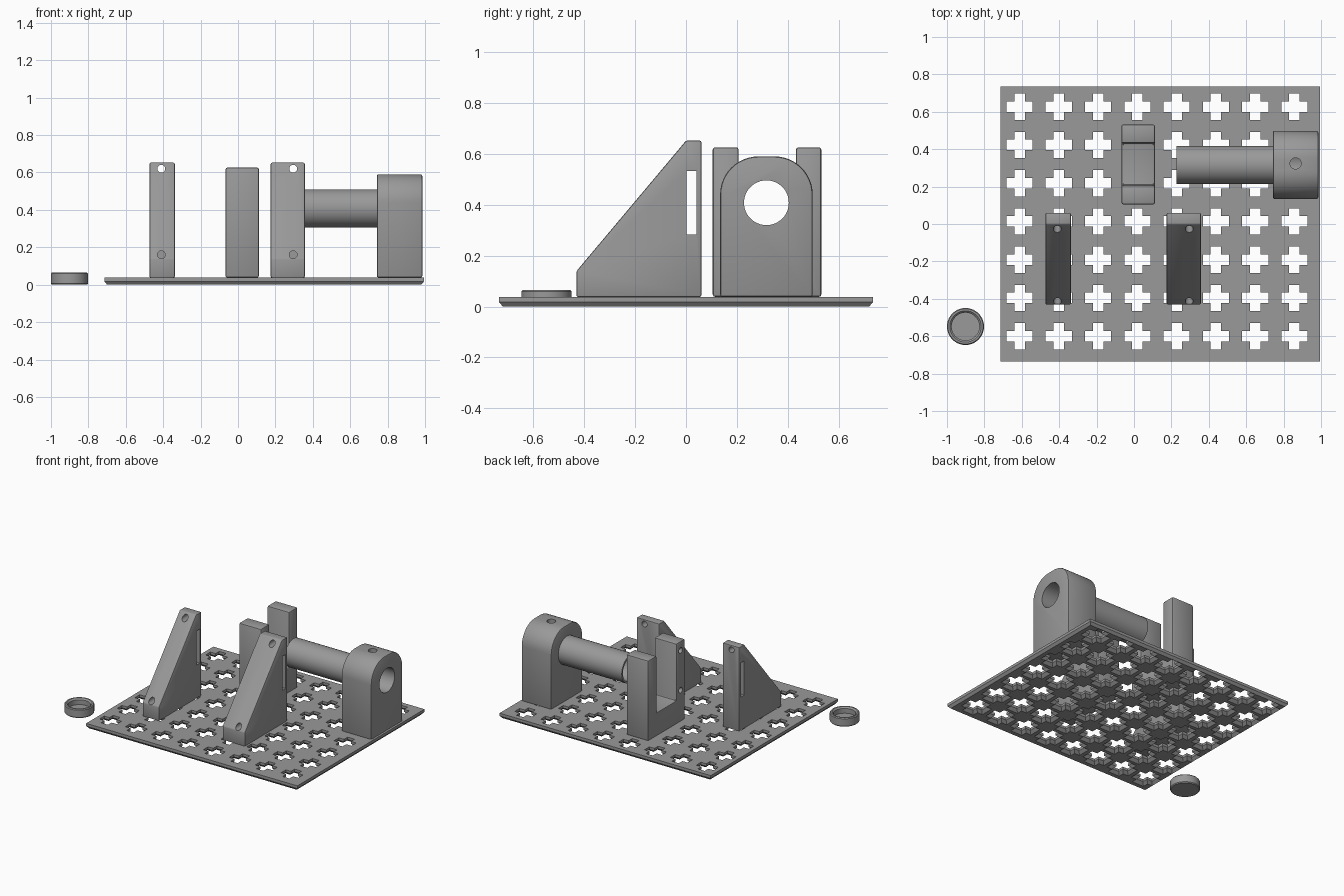
import bpy, bmesh, math
from mathutils import Vector

if "Cube" in bpy.data.objects:
    bpy.data.objects.remove(bpy.data.objects["Cube"])

grey = bpy.data.materials.new("grey_plastic")
grey.diffuse_color = (0.32, 0.32, 0.32, 1)
grey.use_nodes = True
grey.node_tree.nodes["Principled BSDF"].inputs["Base Color"].default_value = grey.diffuse_color


def loft(name, sections, axis="z"):
    """Closed solid through (outline, position) sections stacked along an axis."""
    bm = bmesh.new()
    rings = []
    for pts, t in sections:
        rings.append([bm.verts.new((a, b, t) if axis == "z" else
                                   (t, a, b) if axis == "x" else (a, t, b)) for a, b in pts])
    bm.faces.new(rings[0])
    bm.faces.new(rings[-1])
    n = len(rings[0])
    for r, s in zip(rings, rings[1:]):
        for i in range(n):
            j = (i + 1) % n
            bm.faces.new((r[i], r[j], s[j], s[i]))
    bmesh.ops.recalc_face_normals(bm, faces=bm.faces)
    me = bpy.data.meshes.new(name)
    bm.to_mesh(me)
    bm.free()
    me.materials.append(grey)
    ob = bpy.data.objects.new(name, me)
    bpy.context.collection.objects.link(ob)
    return ob


def circle(a, b, r, n=48):
    return [(a + r * math.cos(2 * math.pi * i / n), b + r * math.sin(2 * math.pi * i / n))
            for i in range(n)]


def rect(a0, a1, b0, b1):
    return [(a0, b0), (a1, b0), (a1, b1), (a0, b1)]


def hole(axis, a, b, r, t0, t1, n=24):
    return loft("cutter", [(circle(a, b, r, n), t0), (circle(a, b, r, n), t1)], axis)


def finish(ob, cutters=(), bevel=0, smooth=True):
    """Round the edges, cut the openings, apply everything and shade."""
    if bevel:
        m = ob.modifiers.new("round", "BEVEL")
        m.width, m.segments, m.limit_method, m.angle_limit = bevel, 2, "ANGLE", math.radians(35)
    for c in cutters:
        c.hide_render = True
        m = ob.modifiers.new("cut", "BOOLEAN")
        m.operation, m.object, m.solver = "DIFFERENCE", c, "EXACT"
    bpy.context.view_layer.update()
    dg = bpy.context.evaluated_depsgraph_get()
    me = bpy.data.meshes.new_from_object(ob.evaluated_get(dg))
    ob.modifiers.clear()
    ob.data = me
    for c in cutters:
        bpy.data.objects.remove(c)
    if smooth:
        bpy.ops.object.select_all(action="DESELECT")
        ob.select_set(True)
        bpy.context.view_layer.objects.active = ob
        bpy.ops.object.shade_smooth_by_angle(angle=math.radians(30))


# Base plate with chamfered underside and a grid of cross openings
TOP = 0.038


def cross(cx, cy, grow):
    l, w = 0.07 + grow, 0.028 + grow
    pts = [(l, -w), (l, w), (w, w), (w, l), (-w, l), (-w, w),
           (-l, w), (-l, -w), (-w, -w), (-w, -l), (w, -l), (w, -w)]
    return [(cx + a, cy + b) for a, b in pts]


plate = loft("base_plate", [(rect(-0.70, 0.98, -0.72, 0.72), 0),
                            (rect(-0.715, 0.995, -0.735, 0.735), 0.018),
                            (rect(-0.715, 0.995, -0.735, 0.735), TOP)])
cut_bm = bmesh.new()
for i in range(8):
    for j in range(7):
        cx, cy = -0.612 + 0.21 * i, -0.60 + 0.2045 * j
        c = loft("cutter", [(cross(cx, cy, 0.022), -0.002), (cross(cx, cy, 0), 0.02),
                            (cross(cx, cy, 0), 0.06)])
        cut_bm.from_mesh(c.data)
        bpy.data.objects.remove(c)
cut_mesh = bpy.data.meshes.new("cross_cutter")
cut_bm.to_mesh(cut_mesh)
cut_bm.free()
cut_mesh.materials.append(grey)
crosses = bpy.data.objects.new("cross_cutter", cut_mesh)
bpy.context.collection.objects.link(crosses)
finish(plate, [crosses], smooth=False)

# Sloped braces with a slot and two screw holes
wedge = [(-0.43, TOP), (0.06, TOP), (0.06, 0.652), (0.0, 0.652), (-0.43, 0.14)]
for name, x0, x1, hx in (("narrow_brace", -0.473, -0.338, -0.41),
                         ("wide_brace", 0.175, 0.357, 0.295)):
    brace = loft(name, [(wedge, x0), (wedge, x1)], "x")
    slot = loft("cutter", [(rect(0.002, 0.042, 0.283, 0.533), x0 - 0.1),
                           (rect(0.002, 0.042, 0.283, 0.533), x1 + 0.1)], "x")
    finish(brace, [slot, hole("y", hx, 0.62, 0.021, -0.5, 0.2),
                   hole("y", hx, 0.16, 0.021, -0.5, -0.2)], bevel=0.006)

# Fork: two posts joined by a low base
fork_profile = [(0.105, TOP), (0.532, TOP), (0.532, 0.626), (0.432, 0.626),
                (0.432, 0.21), (0.207, 0.21), (0.207, 0.626), (0.105, 0.626)]
fork = loft("fork", [(fork_profile, -0.067), (fork_profile, 0.112)], "x")
finish(fork, [hole("x", 0.157, z, 0.02, -0.2, 0.0) for z in (0.27, 0.56)], bevel=0.01)

# Bearing block with arched top, bore and set screw hole
CY, CZ = 0.316, 0.408
arch = [(CY - 0.182, TOP), (CY + 0.182, TOP)]
for cx, start in ((CY + 0.032, 0), (CY - 0.032, 90)):
    for k in range(13):
        a = math.radians(start + 90 * k / 12)
        arch.append((cx + 0.15 * math.cos(a), 0.44 + 0.15 * math.sin(a)))
block = loft("bearing_block", [(arch, 0.742), (arch, 0.986)], "x")
finish(block, [hole("x", CY, CZ, 0.088, 0.6, 1.1, 48),
               hole("z", 0.864, CY + 0.008, 0.03, 0.45, 0.8)], bevel=0.01)

# Hollow shaft
shaft = loft("hollow_shaft", [(circle(CY, CZ, 0.102), 0.228), (circle(CY, CZ, 0.102), 0.75)], "x")
finish(shaft, [hole("x", CY, CZ, 0.088, 0.1, 0.9, 48)])

# Loose end cap with a shallow cup
RX, RY = -0.901, -0.548
cap = loft("end_cap", [(circle(RX, RY, r), z) for r, z in
                       ((0.094, 0), (0.099, 0.006), (0.099, 0.059), (0.094, 0.065))])
cup = loft("cutter", [(circle(RX, RY, r), z) for r, z in
                      ((0.074, 0.02), (0.074, 0.055), (0.086, 0.067), (0.086, 0.1))])
finish(cap, [cup])
